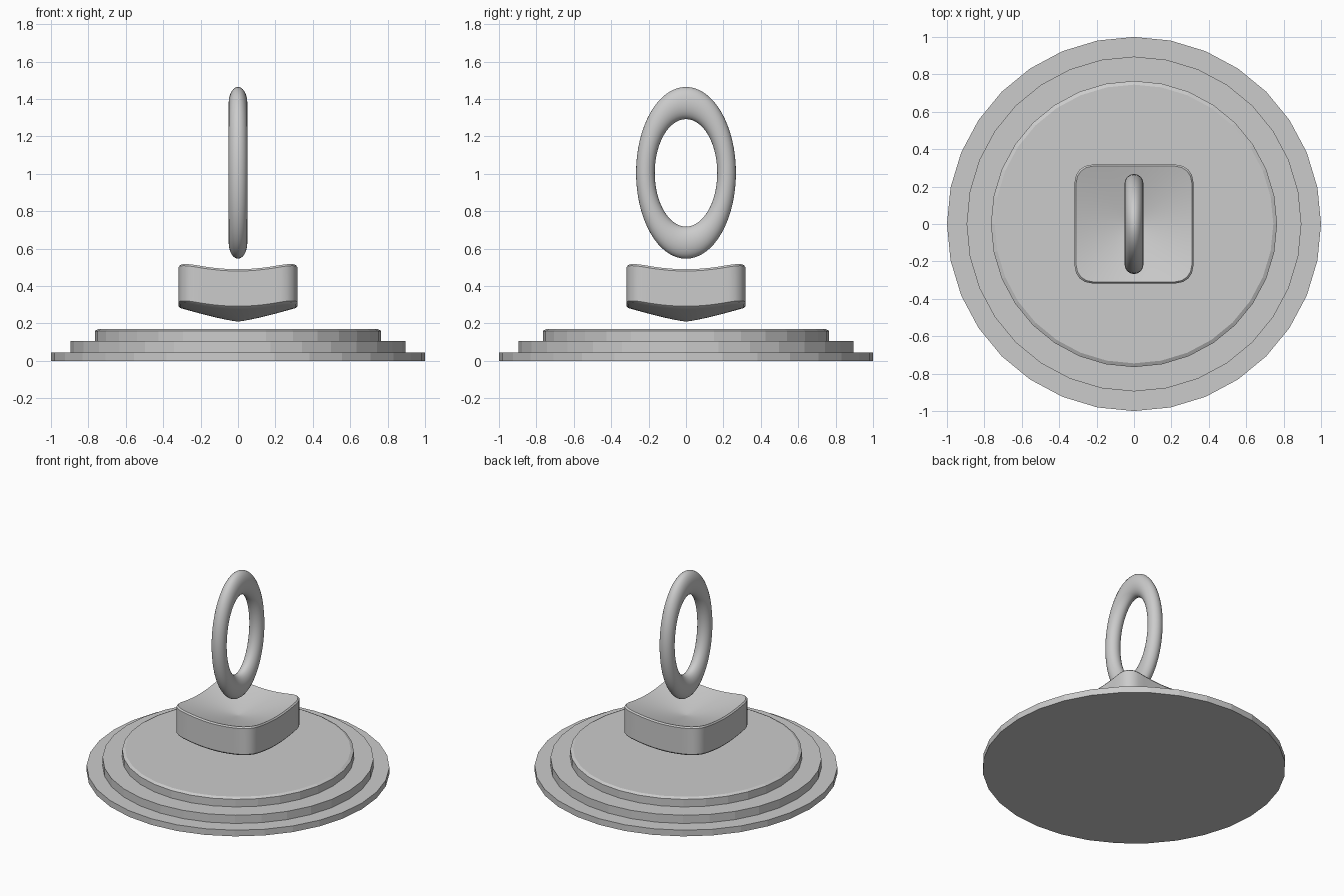
import bpy, math

if "Cube" in bpy.data.objects:
    bpy.data.objects.remove(bpy.data.objects["Cube"])

grey = bpy.data.materials.new("plain grey")
grey.diffuse_color = (0.6, 0.6, 0.6, 1)
grey.use_nodes = True
grey.node_tree.nodes["Principled BSDF"].inputs["Base Color"].default_value = grey.diffuse_color


def loft(name, rings, angle, closed=False):
    """Skin equal-length rings; cap both ends, or join them when closed."""
    n = len(rings[0])
    verts = [p for ring in rings for p in ring]
    faces = []
    m = len(rings)
    for k in range(m if closed else m - 1):
        a, b = k * n, (k + 1) % m * n
        for i in range(n):
            j = (i + 1) % n
            faces.append((a + i, a + j, b + j, b + i))
    if not closed:
        faces.append(tuple(range(n))[::-1])
        faces.append(tuple(range((m - 1) * n, m * n)))
    mesh = bpy.data.meshes.new(name)
    mesh.from_pydata(verts, [], faces)
    mesh.materials.append(grey)
    obj = bpy.data.objects.new(name, mesh)
    bpy.context.collection.objects.link(obj)
    bpy.ops.object.select_all(action='DESELECT')
    obj.select_set(True)
    bpy.context.view_layer.objects.active = obj
    bpy.ops.object.shade_smooth_by_angle(angle=math.radians(angle))
    return obj


# Stepped 32-sided base with a softened top rim
profile = [(1, 0), (1, .045), (.895, .045), (.895, .105),
           (.765, .105), (.765, .16), (.745, .17)]
loft("stepped_base",
     [[(r * math.cos(i * math.tau / 32), r * math.sin(i * math.tau / 32), z)
       for i in range(32)] for r, z in profile], 5)

# Rounded-square outline of the floating dished block
half, rad, outline = .317, .09, []
for q in range(4):
    c, s = round(math.cos(q * math.pi / 2)), round(math.sin(q * math.pi / 2))
    side = [(half, -(half - rad) + 2 * (half - rad) * t / 10) for t in range(10)]
    side += [(half - rad + rad * math.cos(t * math.pi / 8),
              half - rad + rad * math.sin(t * math.pi / 8)) for t in range(4)]
    outline += [(c * x - s * y, s * x + c * y) for x, y in side]


def block_ring(scale, base):
    """Scaled outline that rises away from the middle like a bowl."""
    return [(x * scale, y * scale,
             base + .075 * (math.hypot(x, y) * scale / half) ** 1.25)
            for x, y in outline]


# Bowl-shaped underside, upright walls, dished top
steps = [.02, .1, .2, .35, .5, .65, .8, .9, .975]
rings = [block_ring(s, .21) for s in steps]
rings += [block_ring(1, .217), block_ring(1, .405)]
rings += [block_ring(s, .417) for s in reversed(steps)]
loft("dished_block", rings, 35)

# Tall oval ring hovering above the block
major, minor, stretch = .217, .05, 1.72
rings = []
for i in range(64):
    a = i * math.tau / 64
    ring = []
    for k in range(24):
        b = k * math.tau / 24
        r = major + minor * math.cos(b)
        ring.append((minor * math.sin(b), r * math.cos(a),
                     1.005 + stretch * r * math.sin(a)))
    rings.append(ring)
loft("oval_ring", [r[::-1] for r in rings], 60, closed=True)

# Make all surfaces face outward
import bmesh
for obj in bpy.context.collection.objects:
    bm = bmesh.new()
    bm.from_mesh(obj.data)
    bmesh.ops.recalc_face_normals(bm, faces=bm.faces)
    bm.to_mesh(obj.data)
    bm.free()
